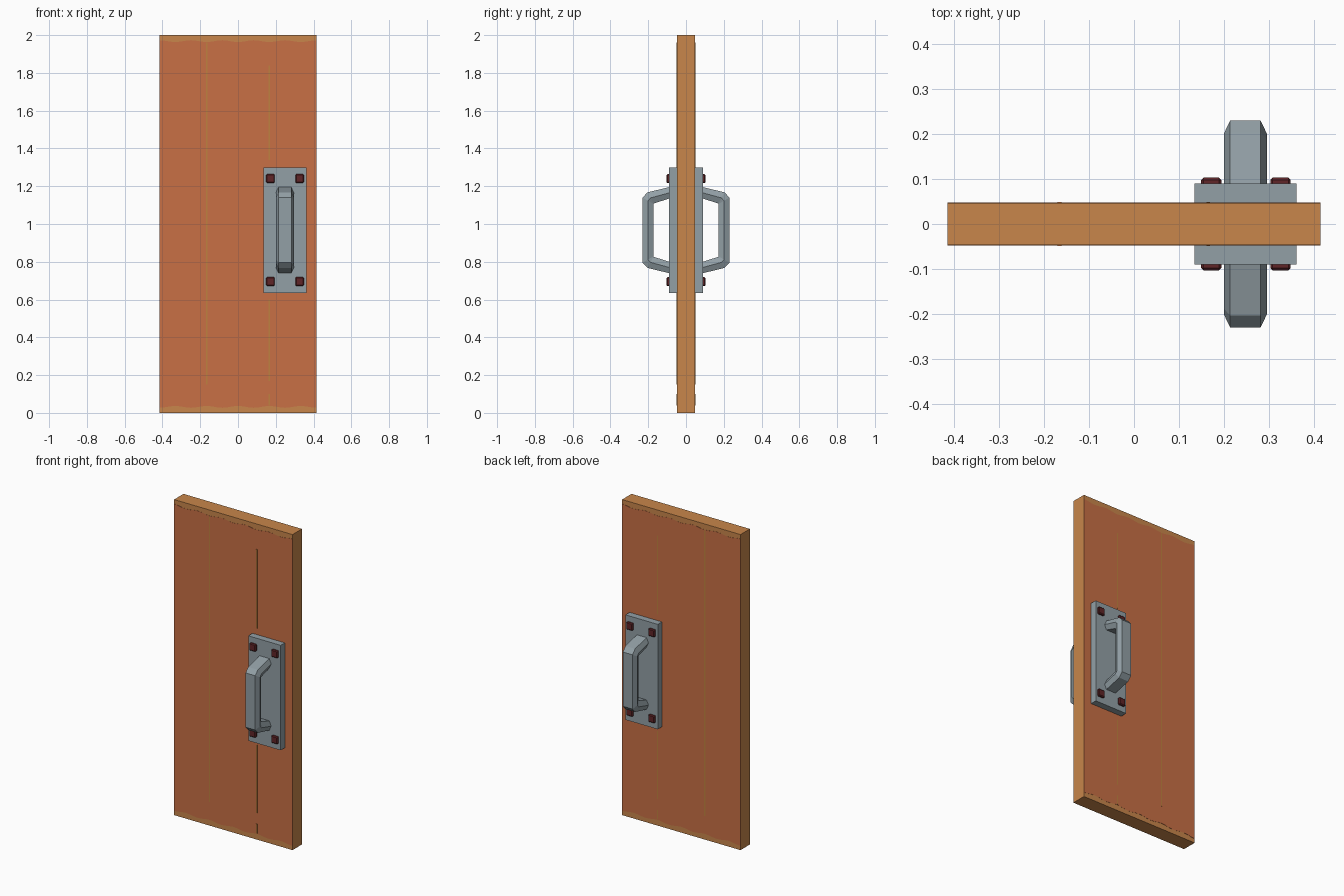
import bpy, bmesh, math

if "Cube" in bpy.data.objects:
    bpy.data.objects.remove(bpy.data.objects["Cube"])

def material(name, rgb):
    m = bpy.data.materials.new(name)
    m.diffuse_color = (*rgb, 1)
    m.use_nodes = True
    m.node_tree.nodes["Principled BSDF"].inputs["Base Color"].default_value = m.diffuse_color
    return m

WOOD = material("bare_wood", (0.58, 0.24, 0.07))
PAINT = material("rust_paint", (0.58, 0.16, 0.06))
GROOVE = material("worn_groove", (0.52, 0.22, 0.05))
STEEL = material("grey_steel", (0.29, 0.35, 0.38))
BOLT = material("dark_red_bolt", (0.115, 0.018, 0.02))

HW, HT, H = 0.415, 0.047, 2.0      # door half width, half thickness, height
CX, CZ = 0.248, 0.9675             # handle centre

def finish(name, bm, mat):
    bmesh.ops.recalc_face_normals(bm, faces=bm.faces)
    me = bpy.data.meshes.new(name)
    bm.to_mesh(me)
    bm.free()
    me.materials.append(mat)
    ob = bpy.data.objects.new(name, me)
    bpy.context.collection.objects.link(ob)
    return ob

def box(name, x, y, z, mat, bevel=0):
    """Box from (min, max) pairs."""
    bm = bmesh.new()
    bmesh.ops.create_cube(bm, size=1)
    for v in bm.verts:
        v.co = [(a + b) / 2 + c * (b - a) for (a, b), c in zip((x, y, z), v.co)]
    if bevel:
        bmesh.ops.bevel(bm, geom=bm.edges[:], offset=bevel, segments=1, affect='EDGES')
    return finish(name, bm, mat)

def span(s, a, b):
    return tuple(sorted((s * a, s * b)))

# Door slab
box("door_slab", (-HW, HW), (-HT, HT), (0, H), WOOD)

def painted_panel(name, s):
    """Thin paint layer with wavy top and bottom edges."""
    bm = bmesh.new()
    n = 30
    xs = [-HW + 2 * HW * i / n for i in range(n + 1)]
    wave = [0.032 + 0.005 * math.cos(2 * math.pi * x / 0.166) for x in xs]
    pts = list(zip(xs, wave)) + [(x, H - w) for x, w in zip(xs[::-1], wave[::-1])]
    face = bm.faces.new([bm.verts.new((x, s * HT, z)) for x, z in pts])
    ext = bmesh.ops.extrude_face_region(bm, geom=[face])
    for v in ext["geom"]:
        if isinstance(v, bmesh.types.BMVert):
            v.co.y += s * 0.001
    finish(name, bm, PAINT)

def handle(name, s):
    """Hexagonal bar swept through a bracket shape."""
    # (outer y, outer z, inner y, inner z), z relative to the handle centre
    half = [(0.08, 0.230, 0.08, 0.170),
            (0.204, 0.200, 0.172, 0.141),
            (0.230, 0.172, 0.172, 0.139)]
    path = half + [(a, -b, c, -d) for a, b, c, d in half[::-1]]
    bm = bmesh.new()
    rings = []
    for oy, oz, iy, iz in path:
        my, mz = (oy + iy) / 2, (oz + iz) / 2
        sec = [(-0.034, oy, oz), (0.034, oy, oz), (0.048, my, mz),
               (0.034, iy, iz), (-0.034, iy, iz), (-0.048, my, mz)]
        rings.append([bm.verts.new((CX + x, s * y, CZ + z)) for x, y, z in sec])
    for a, b in zip(rings, rings[1:]):
        for i in range(6):
            j = (i + 1) % 6
            bm.faces.new((a[i], a[j], b[j], b[i]))
    bm.faces.new(rings[0])
    bm.faces.new(rings[-1])
    finish(name, bm, STEEL)

# Paint, grooves, plate, handle and bolts on both sides
for side, s in (("front", -1), ("back", 1)):
    painted_panel(side + "_paint", s)
    for i, (x, z0, z1) in enumerate([(-0.166, 0.15, 1.96), (0.165, 1.34, 1.84),
                                     (0.165, 0.17, 0.60), (0.165, 0.04, 0.10)]):
        box(f"{side}_groove_{i}", (x - 0.004, x + 0.004), span(s, HT, HT + 0.002),
            (z0, z1), GROOVE)
    box(side + "_handle_plate", (0.135, 0.362), span(s, HT - 0.005, 0.09),
        (0.635, 1.30), STEEL)
    handle(side + "_handle", s)
    for i, x in enumerate((0.172, 0.326)):
        for j, z in enumerate((0.695, 1.24)):
            box(f"{side}_bolt_{i}{j}", (x - 0.0225, x + 0.0225), span(s, 0.08, 0.103),
                (z - 0.0235, z + 0.0235), BOLT, 0.005)
